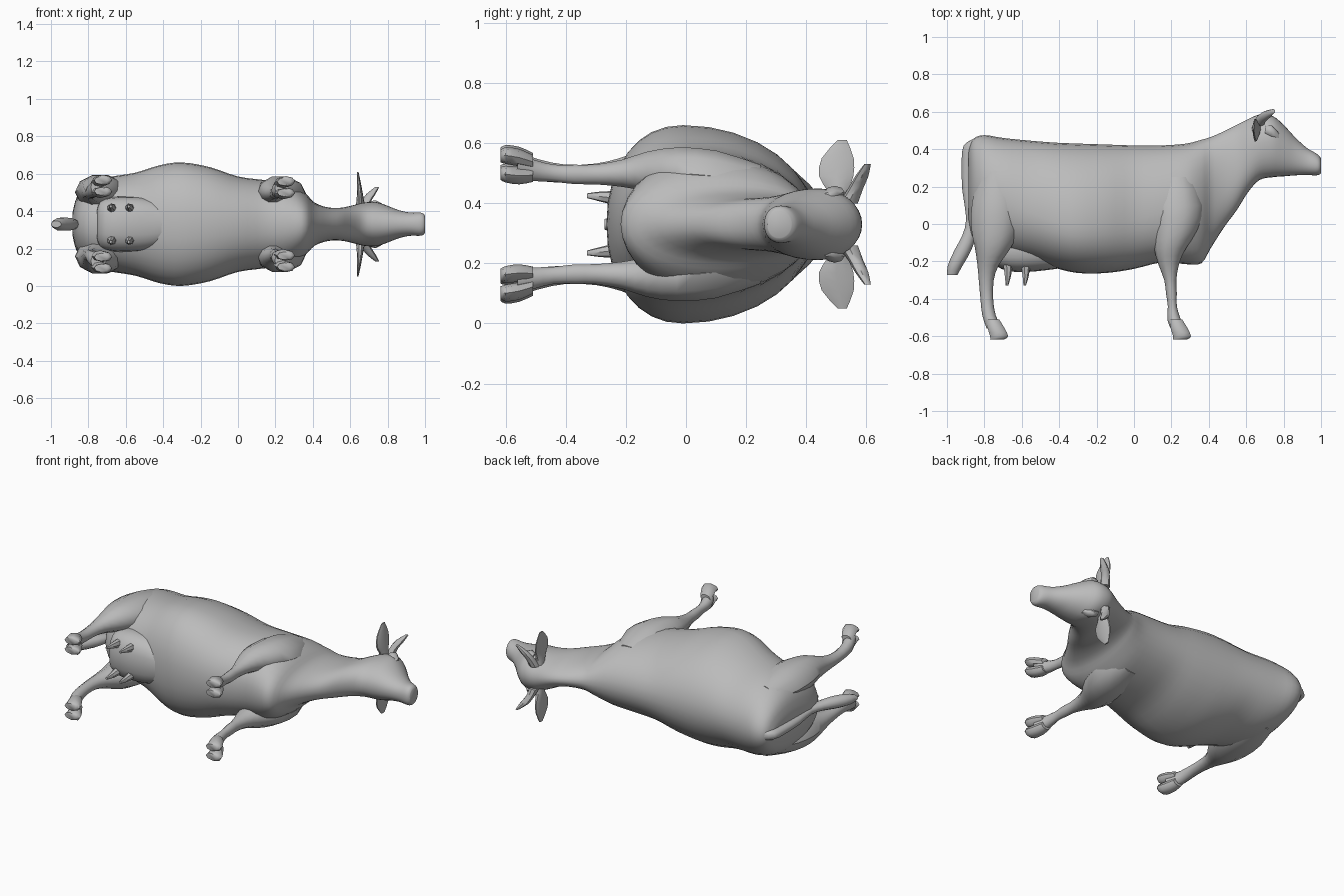
import bpy, bmesh, math
from mathutils import Vector

cube = bpy.data.objects.get("Cube")
if cube:
    bpy.data.objects.remove(cube, do_unlink=True)

MID = 0.33  # height of the animal's plane of symmetry
X, Y, Z = Vector((1, 0, 0)), Vector((0, 1, 0)), Vector((0, 0, 1))

grey = bpy.data.materials.new("plain grey")
grey.use_nodes = True
grey.diffuse_color = (0.5, 0.5, 0.5, 1)
grey.node_tree.nodes["Principled BSDF"].inputs["Base Color"].default_value = (0.5, 0.5, 0.5, 1)


def resample(rows, steps):
    """Smooth the rows with a Catmull-Rom spline."""
    out = []
    for i in range(len(rows) - 1):
        a, b = rows[max(i - 1, 0)], rows[i]
        c, d = rows[i + 1], rows[min(i + 2, len(rows) - 1)]
        for s in range(steps):
            t = s / steps
            out.append([0.5 * (2 * q + (r - p) * t + (2 * p - 5 * q + 4 * r - w) * t * t
                               + (3 * q - p - 3 * r + w) * t ** 3)
                        for p, q, r, w in zip(a, b, c, d)])
    out.append(rows[-1])
    return out


def loft(name, rows, u, v, sides=10, steps=2, side=1, low_power=1.0):
    """Rows are x, y, offset from the middle, radius along u, +v radius, -v radius.
    A low_power below 1 makes the -v half of the section squarer."""
    bm = bmesh.new()
    rings = []
    for x, y, z, ru, up, down in resample(rows, steps):
        ring = []
        for k in range(sides):
            a = math.tau * k / sides
            cs, sn = math.cos(a), math.sin(a)
            if sn < 0:
                cs, sn = (math.copysign(abs(f) ** low_power, f) for f in (cs, sn))
            p = Vector((x, y, z)) + u * ru * cs + v * sn * (up if sn > 0 else down)
            ring.append(bm.verts.new((p.x, p.y, MID + side * p.z)))
        rings.append(ring)
    for r0, r1 in zip(rings, rings[1:]):
        for k in range(sides):
            j = (k + 1) % sides
            bm.faces.new((r0[k], r0[j], r1[j], r1[k]))
    bm.faces.new(rings[0])
    bm.faces.new(rings[-1])
    bmesh.ops.recalc_face_normals(bm, faces=bm.faces[:])
    mesh = bpy.data.meshes.new(name)
    bm.to_mesh(mesh)
    bm.free()
    mesh.materials.append(grey)
    obj = bpy.data.objects.new(name, mesh)
    bpy.context.collection.objects.link(obj)
    bpy.ops.object.select_all(action='DESELECT')
    obj.select_set(True)
    bpy.context.view_layer.objects.active = obj
    bpy.ops.object.shade_smooth_by_angle(angle=math.radians(45))


def pair(name, rows, u, v, **kw):
    for label, side in (("left", -1), ("right", 1)):
        loft(f"{label}_{name}", rows, u, v, side=side, **kw)


def even(rows):
    """Repeat the last radius so both halves of the section match."""
    return [r + (r[-1],) for r in rows]


# Trunk, neck and head: x, back, belly, widest level, half width
body = [
    (-0.885, 0.40, 0.02, 0.22, 0.06), (-0.86, 0.455, -0.08, 0.18, 0.15),
    (-0.80, 0.475, -0.14, 0.14, 0.215), (-0.70, 0.46, -0.16, 0.13, 0.25),
    (-0.55, 0.445, -0.19, 0.06, 0.275), (-0.42, 0.435, -0.235, 0.01, 0.315),
    (-0.30, 0.43, -0.262, -0.01, 0.33), (-0.15, 0.425, -0.262, 0.0, 0.305),
    (0.0, 0.42, -0.24, 0.02, 0.255), (0.15, 0.42, -0.205, 0.06, 0.235),
    (0.28, 0.43, -0.215, 0.08, 0.215), (0.36, 0.45, -0.21, 0.10, 0.165),
    (0.41, 0.465, -0.13, 0.16, 0.115), (0.48, 0.495, -0.02, 0.22, 0.09),
    (0.55, 0.53, 0.075, 0.28, 0.088), (0.61, 0.56, 0.17, 0.38, 0.10),
    (0.67, 0.585, 0.235, 0.43, 0.115), (0.74, 0.578, 0.25, 0.44, 0.118),
    (0.80, 0.53, 0.255, 0.40, 0.098), (0.86, 0.465, 0.26, 0.36, 0.075),
    (0.92, 0.41, 0.262, 0.33, 0.062), (0.97, 0.38, 0.26, 0.315, 0.062),
    (0.99, 0.365, 0.264, 0.312, 0.057), (1.0, 0.35, 0.272, 0.31, 0.045),
]
loft("body", [(x, m, 0, w, t - m, m - b) for x, t, b, m, w in body], Z, Y,
     sides=32, steps=3, low_power=0.92)

# Hind legs: thigh, hock and cannon
pair("hind_leg", even([
    (-0.72, 0.28, 0.15, 0.10, 0.07), (-0.73, 0.12, 0.165, 0.135, 0.095),
    (-0.74, -0.02, 0.175, 0.13, 0.092), (-0.755, -0.13, 0.18, 0.095, 0.075),
    (-0.78, -0.22, 0.173, 0.057, 0.050), (-0.79, -0.30, 0.168, 0.040, 0.036),
    (-0.787, -0.40, 0.168, 0.034, 0.032), (-0.775, -0.49, 0.18, 0.036, 0.038),
    (-0.745, -0.56, 0.198, 0.042, 0.045)]), X, Z)

# Front legs: shoulder, knee and cannon
pair("front_leg", even([
    (0.23, 0.25, 0.14, 0.09, 0.06), (0.23, 0.10, 0.16, 0.135, 0.09),
    (0.22, -0.03, 0.17, 0.12, 0.09), (0.193, -0.13, 0.175, 0.085, 0.070),
    (0.185, -0.21, 0.170, 0.057, 0.048), (0.194, -0.30, 0.166, 0.032, 0.035),
    (0.20, -0.37, 0.166, 0.029, 0.034), (0.205, -0.44, 0.170, 0.024, 0.030),
    (0.214, -0.51, 0.18, 0.036, 0.038), (0.235, -0.56, 0.193, 0.038, 0.045)]), X, Z)

# Cloven hooves: two claws for each foot
for foot, fx, fz in (("hind", -0.755, 0.193), ("front", 0.223, 0.186)):
    for claw, dz in (("inner", -1), ("outer", 1)):
        pair(f"{foot}_{claw}_hoof", even([
            (fx, -0.51, fz + dz * 0.022, 0.034, 0.023),
            (fx + 0.017, -0.555, fz + 0.006 + dz * 0.030, 0.045, 0.029),
            (fx + 0.034, -0.60, fz + 0.012 + dz * 0.031, 0.048, 0.028),
            (fx + 0.024, -0.617, fz + 0.012 + dz * 0.029, 0.038, 0.021)]), X, Z, sides=8)

# Udder running forward into the belly, and teats
loft("udder", [
    (-0.755, -0.13, 0, 0.07, 0.06, 0.05), (-0.735, -0.13, 0, 0.125, 0.09, 0.095),
    (-0.67, -0.13, 0, 0.145, 0.10, 0.122), (-0.58, -0.13, 0, 0.148, 0.10, 0.127),
    (-0.48, -0.13, 0, 0.14, 0.10, 0.118), (-0.38, -0.13, 0, 0.11, 0.09, 0.105)],
    Z, Y, sides=20, low_power=0.8)
for label, tx in (("rear", -0.675), ("fore", -0.58)):
    pair(f"{label}_teat", even([
        (tx, -0.22, 0.085, 0.026, 0.026), (tx, -0.28, 0.092, 0.017, 0.018),
        (tx - 0.005, -0.33, 0.095, 0.007, 0.008)]), X, Z, sides=7)

# Tail with its switch
loft("tail", even([
    (-0.83, 0.455, 0, 0.03, 0.025), (-0.875, 0.42, 0, 0.036, 0.03),
    (-0.89, 0.33, 0, 0.032, 0.028), (-0.89, 0.18, 0, 0.028, 0.024),
    (-0.872, 0.03, 0, 0.025, 0.022), (-0.882, -0.06, 0, 0.036, 0.028),
    (-0.915, -0.14, 0, 0.045, 0.036), (-0.955, -0.22, 0, 0.040, 0.034),
    (-0.972, -0.272, 0, 0.028, 0.018)]), X, Z)

# Ears: flat leaves standing out sideways
pair("ear", even([
    (0.655, 0.51, 0.07, 0.026, 0.028), (0.654, 0.505, 0.115, 0.022, 0.038),
    (0.652, 0.50, 0.16, 0.016, 0.060), (0.646, 0.505, 0.22, 0.011, 0.056),
    (0.640, 0.52, 0.28, 0.004, 0.016)]), X, Y)

# Horns: curving outward, up and forward
pair("horn", even([
    (0.67, 0.54, 0.07, 0.030, 0.032), (0.685, 0.565, 0.12, 0.025, 0.025),
    (0.71, 0.585, 0.160, 0.025, 0.022), (0.745, 0.604, 0.20, 0.010, 0.011)]), X, Y, sides=8)

# Brow ridges over the eyes
pair("brow", even([
    (0.70, 0.50, 0.095, 0.022, 0.022), (0.735, 0.495, 0.108, 0.032, 0.020),
    (0.775, 0.47, 0.092, 0.016, 0.014)]), Y, Z, sides=8)
